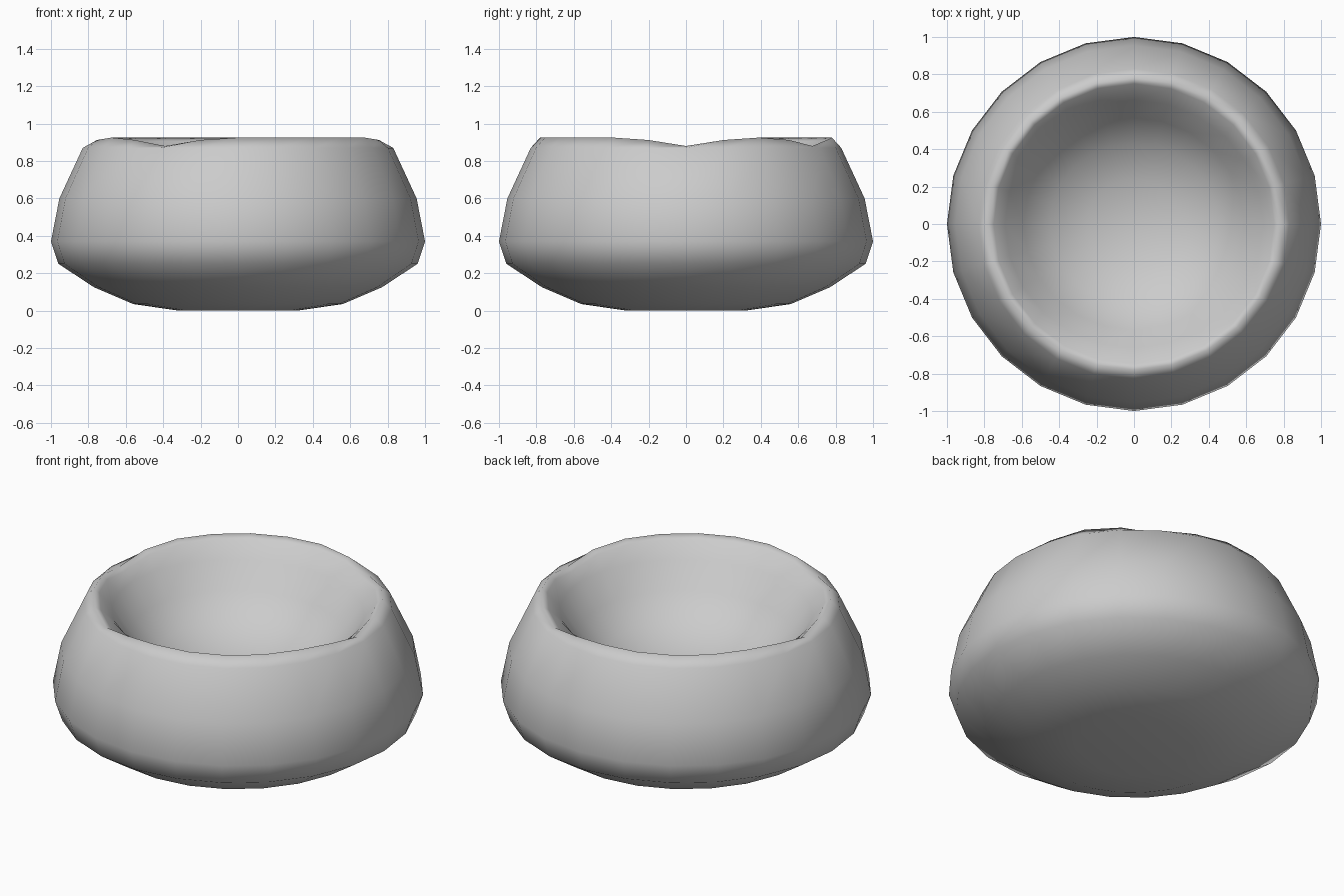
import bpy
import bmesh
from math import cos, sin, radians

cube = bpy.data.objects.get("Cube")
if cube:
    bpy.data.objects.remove(cube, do_unlink=True)

SIDES = 24
STEP = 360 / SIDES

# One plain grey
grey = bpy.data.materials.new("plain grey")
grey.use_nodes = True
colour = (0.6, 0.6, 0.6, 1)
grey.diffuse_color = colour
grey.node_tree.nodes["Principled BSDF"].inputs["Base Color"].default_value = colour

# Outer wall from the base up, over the rim, then down the hollow (radius, height)
outer = [(0.32, 0), (0.56, 0.035), (0.77, 0.125), (0.96, 0.25),
         (1, 0.37), (0.955, 0.6), (0.83, 0.87)]
rim = [(0.78, 0.925), (0.75, 0.905)]
hollow = [(0.69, 0.82), (0.59, 0.68), (0.45, 0.56), (0.25, 0.48)]


def rim_dip(angle):
    """Two pairs of shallow notches, each pair on opposite sides of the rim."""
    turn = angle % 180
    away = min(turn, 180 - turn, abs(turn - 60))
    return 0.045 * max(0, 1 - away / 21)


def ring(bm, radius, height, on_rim=False, depth=1):
    verts = []
    for i in range(SIDES):
        drop = rim_dip(i * STEP) if on_rim else 0
        a = radians(i * STEP)
        verts.append(bm.verts.new((radius * cos(a), depth * radius * sin(a), height - drop)))
    return verts


# Bowl shell, with the hollow slightly narrower from front to back
bm = bmesh.new()
rings = [ring(bm, r, z) for r, z in outer]
rings += [ring(bm, r, z, on_rim=True) for r, z in rim]
rings += [ring(bm, r, z, depth=0.96) for r, z in hollow]
for low, high in zip(rings, rings[1:]):
    for i in range(SIDES):
        j = (i + 1) % SIDES
        bm.faces.new((low[i], low[j], high[j], high[i]))
# Flat base and hollow floor
bm.faces.new(rings[0][::-1])
centre = bm.verts.new((0, 0, 0.45))
for i in range(SIDES):
    bm.faces.new((rings[-1][i], rings[-1][(i + 1) % SIDES], centre))
bmesh.ops.recalc_face_normals(bm, faces=bm.faces[:])
for face in bm.faces:
    face.smooth = True

mesh = bpy.data.meshes.new("bowl")
bm.to_mesh(mesh)
bm.free()
mesh.materials.append(grey)
bowl = bpy.data.objects.new("bowl", mesh)
bpy.context.collection.objects.link(bowl)
